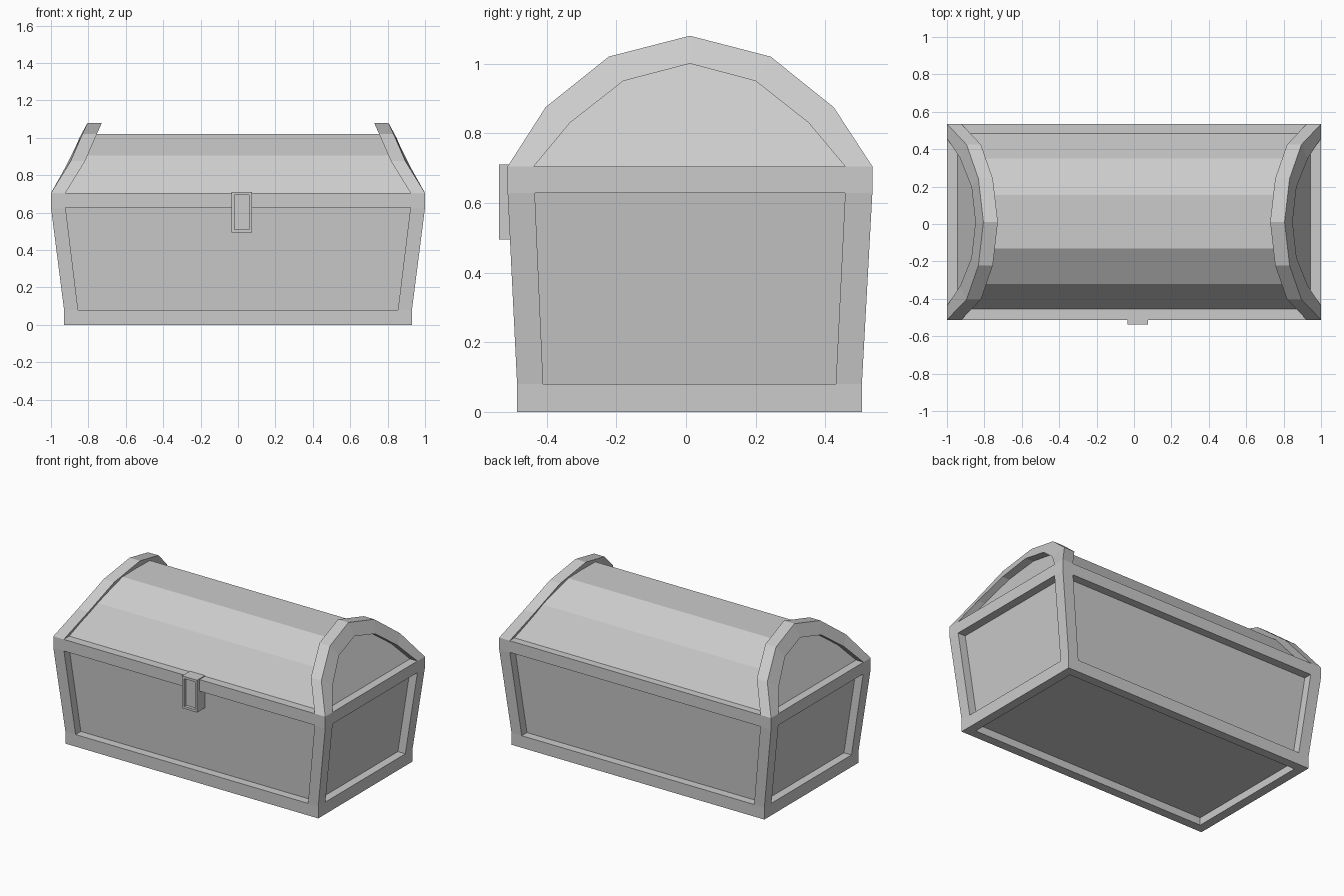
import bpy, bmesh
from mathutils import Vector as V

if "Cube" in bpy.data.objects:
    bpy.data.objects.remove(bpy.data.objects["Cube"])


def finish(name, bm):
    bmesh.ops.remove_doubles(bm, verts=bm.verts, dist=0.0005)
    bmesh.ops.recalc_face_normals(bm, faces=bm.faces)
    me = bpy.data.meshes.new(name)
    bm.to_mesh(me)
    bm.free()
    ob = bpy.data.objects.new(name, me)
    bpy.context.collection.objects.link(ob)
    return ob


def face(bm, pts):
    bm.faces.new([bm.verts.new(p) for p in pts])


def band(bm, a, b, closed=True):
    """Quads joining two matching point loops."""
    n = len(a)
    for i in range(n if closed else n - 1):
        j = (i + 1) % n
        face(bm, [a[i], a[j], b[j], b[i]])


def ring(x, y0, y1, z):
    return [V((-x, y0, z)), V((x, y0, z)), V((x, y1, z)), V((-x, y1, z))]


# Chest body: base band, flared sides with recessed panels, rim
bm = bmesh.new()
foot = ring(.93, -.485, .505, 0)
base = ring(.93, -.485, .505, .08)
neck = ring(1, -.512, .535, .628)
rim = ring(1, -.512, .535, .705)
band(bm, foot, base)
band(bm, neck, rim)
band(bm, rim, ring(.945, -.455, .485, .705))
for i in range(4):
    a, b, c, d = base[i], base[(i + 1) % 4], neck[(i + 1) % 4], neck[i]
    along = (b - a).normalized()
    pa, pb = a + along * .075, b - along * .075
    pc, pd = c - along * .078, d + along * .078
    face(bm, [a, pa, pd, d])
    face(bm, [pb, b, c, pc])
    inward = V((-along.y, along.x, 0)) * .055
    panel = [pa, pb, pc, pd]
    sunk = [p + inward for p in panel]
    band(bm, panel, sunk)
    face(bm, sunk)

# Recessed underside
lip = ring(.87, -.425, .445, 0)
floor = ring(.87, -.425, .445, .05)
band(bm, foot, lip)
band(bm, lip, floor)
face(bm, floor)
finish("chest_body", bm)

# Lid: faceted barrel with sloping ends
profile = [(-.455, .705), (-.32, .905), (-.13, 1.02),
           (.155, 1.02), (.35, .905), (.485, .705)]
bm = bmesh.new()
ends = [[V((s * (.945 - .52 * (z - .705)), y, z)) for y, z in profile]
        for s in (-1, 1)]
band(bm, ends[0], ends[1], closed=False)
for end in ends:
    face(bm, end)
finish("lid", bm)

# Arched end trims leaning inward
outer = [(1, -.512, .705), (.895, -.403, .875), (.832, -.222, 1.02), (.805, .011, 1.08),
         (.832, .243, 1.02), (.895, .424, .875), (1, .535, .705)]
inner = [(1, -.437, .705), (.93, -.333, .83), (.869, -.18, .95), (.848, .011, 1.0),
         (.869, .2, .95), (.93, .352, .83), (1, .457, .705)]
for side, s in (("left", -1), ("right", 1)):
    bm = bmesh.new()
    section = [[V((s * (x - dx), y, z)) for x, y, z in arc]
               for arc, dx in ((outer, 0), (outer, .077), (inner, .077), (inner, 0))]
    for k in range(4):
        band(bm, section[k], section[(k + 1) % 4], closed=False)
    for k in (0, -1):
        face(bm, [loop[k] for loop in section])
    finish(side + "_lid_arch", bm)

# Latch with recessed front
bm = bmesh.new()
bmesh.ops.create_cube(bm, size=1)
for v in bm.verts:
    v.co = V((.02 + v.co.x * .11, -.496 + v.co.y * .082, .6025 + v.co.z * .215))
bm.normal_update()
front = [f for f in bm.faces if f.normal.y < -.9]
bmesh.ops.inset_region(bm, faces=front, thickness=.022)
hole = bmesh.ops.extrude_discrete_faces(bm, faces=front)["faces"]
for v in hole[0].verts:
    v.co.y += .02
finish("latch", bm)
